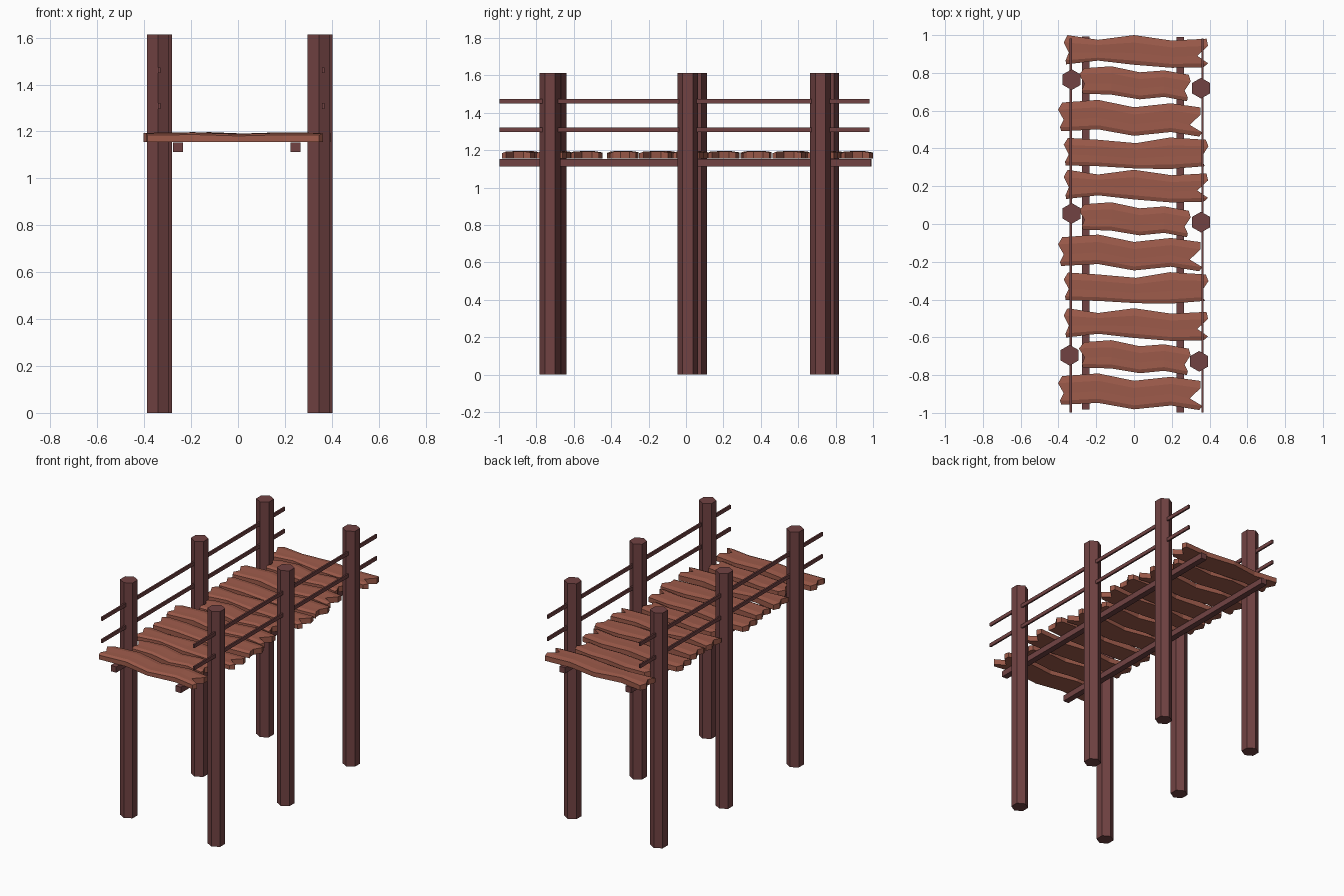
import bpy, bmesh
from math import pi

if "Cube" in bpy.data.objects:
    bpy.data.objects.remove(bpy.data.objects["Cube"])


def material(name, rgb):
    m = bpy.data.materials.new(name)
    m.diffuse_color = (*rgb, 1)
    m.use_nodes = True
    m.node_tree.nodes["Principled BSDF"].inputs["Base Color"].default_value = m.diffuse_color
    return m


DARK = material("dark_wood", (0.165, 0.055, 0.055))
PLANK = material("plank_wood", (0.34, 0.105, 0.07))


def add_object(name, bm, mat):
    bmesh.ops.recalc_face_normals(bm, faces=bm.faces[:])
    mesh = bpy.data.meshes.new(name)
    bm.to_mesh(mesh)
    bm.free()
    mesh.materials.append(mat)
    ob = bpy.data.objects.new(name, mesh)
    bpy.context.collection.objects.link(ob)
    return ob


def box(name, x, y0, y1, z, w, h):
    bm = bmesh.new()
    bmesh.ops.create_cube(bm, size=1)
    bmesh.ops.scale(bm, vec=(w, y1 - y0, h), verts=bm.verts)
    bmesh.ops.translate(bm, vec=(x, (y0 + y1) / 2, z), verts=bm.verts)
    return add_object(name, bm, DARK)


# Hexagonal posts
POST_H = 1.613
for i, (x, y) in enumerate([(-0.33, 0.764), (-0.33, 0.056), (-0.341, -0.695),
                            (0.355, 0.719), (0.355, 0.01), (0.345, -0.727)]):
    bm = bmesh.new()
    bmesh.ops.create_cone(bm, cap_ends=True, segments=6, radius1=0.055,
                          radius2=0.055, depth=POST_H)
    # points of the hexagon face front and back
    if max(v.co.x for v in bm.verts) > 0.05:
        for v in bm.verts:
            v.co.x, v.co.y = -v.co.y, v.co.x
    bmesh.ops.translate(bm, vec=(x, y, POST_H / 2), verts=bm.verts)
    add_object(f"post_{i + 1}", bm, DARK)

# Thin handrails, two per side
for side, x in (("left", -0.335), ("right", 0.363)):
    for level, z in (("lower", 1.309), ("upper", 1.461)):
        box(f"{level}_rail_{side}", x, -0.998, 0.982, z, 0.011, 0.025)

# Beams under the deck
box("beam_left", -0.256, -0.983, 0.992, 1.133, 0.041, 0.04)
box("beam_right", 0.245, -0.998, 0.99, 1.133, 0.041, 0.04)

# Plank shapes: x stations, lower and upper edge offsets, ragged end x per row
ROWS = (0, 0.14, 0.4, 0.75, 1)
SHAPES = {
    "A": dict(x=(-0.19, 0.0, 0.2),
              lo=(-0.07, -0.05, -0.072, -0.088, -0.085),
              hi=(0.085, 0.06, 0.085, 0.056, 0.066),
              left=(-0.36, -0.362, -0.345, -0.372, -0.352),
              right=(0.368, 0.392, 0.335, 0.392, 0.384)),
    "B": dict(x=(-0.12, 0.03, 0.16),
              lo=(-0.055, -0.06, -0.085, -0.072, -0.095),
              hi=(0.08, 0.09, 0.058, 0.068, 0.045),
              left=(-0.27, -0.276, -0.262, -0.292, -0.262),
              right=(0.28, 0.285, 0.268, 0.3, 0.29)),
    "C": dict(x=(-0.19, 0.0, 0.195),
              lo=(-0.072, -0.062, -0.096, -0.076, -0.1),
              hi=(0.08, 0.094, 0.055, 0.076, 0.054),
              left=(-0.385, -0.392, -0.372, -0.402, -0.38),
              right=(0.345, 0.362, 0.295, 0.352, 0.352)),
    "D": dict(x=(-0.19, 0.01, 0.19),
              lo=(-0.066, -0.07, -0.082, -0.085, -0.07),
              hi=(0.08, 0.07, 0.052, 0.082, 0.07),
              left=(-0.362, -0.365, -0.345, -0.372, -0.35),
              right=(0.375, 0.365, 0.362, 0.394, 0.38)),
}
BOTTOM = 1.155
TOP = (1.192, 1.195, 1.189, 1.194, 1.192)      # gentle wave along the plank
CROWN = (-0.008, 0.0, 0.0, 0.002, -0.004)      # worn long edges


def plank(name, shape, y):
    s = SHAPES[shape]
    bm = bmesh.new()
    top, bot = [], []
    for j in range(5):
        trow, brow = [], []
        for r, t in enumerate(ROWS):
            x = s["left"][r] if j == 0 else s["right"][r] if j == 4 else s["x"][j - 1]
            py = y + s["lo"][j] + t * (s["hi"][j] - s["lo"][j])
            trow.append(bm.verts.new((x, py, TOP[j] + CROWN[r])))
            brow.append(bm.verts.new((x, py, BOTTOM)))
        top.append(trow)
        bot.append(brow)
    for j in range(4):
        for r in range(4):
            for g in (top, bot):
                bm.faces.new((g[j][r], g[j + 1][r], g[j + 1][r + 1], g[j][r + 1]))
        for r in (0, 4):
            bm.faces.new((top[j][r], top[j + 1][r], bot[j + 1][r], bot[j][r]))
    for j in (0, 4):
        for r in range(4):
            bm.faces.new((top[j][r], top[j][r + 1], bot[j][r + 1], bot[j][r]))
    return add_object(name, bm, PLANK)


# Deck planks from back to front, the four shapes repeating
CENTRES = (0.915, 0.745, 0.563, 0.376, 0.202, 0.025, -0.15, -0.337, -0.531, -0.705, -0.885)
for i, y in enumerate(CENTRES):
    plank(f"deck_plank_{i + 1}", "ABCD"[i % 4], y)
